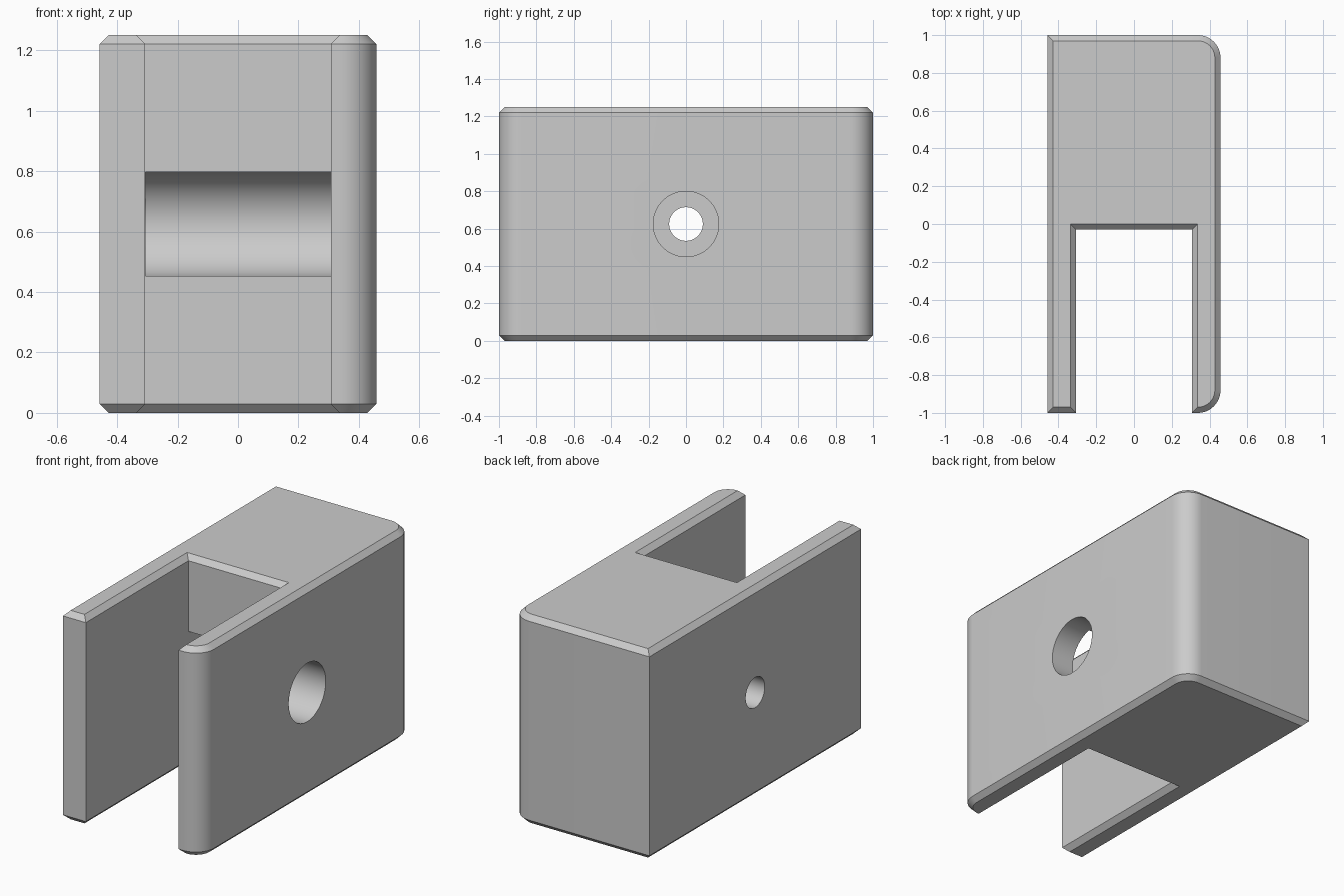
import bpy, bmesh, math
from mathutils import Matrix

if "Cube" in bpy.data.objects:
    bpy.data.objects.remove(bpy.data.objects["Cube"], do_unlink=True)

HALF_W, HEIGHT, SLOT = 0.458, 1.25, 0.307
SLOT_END, CHAMFER, ROUND = -0.03, 0.03, 0.12

grey = bpy.data.materials.new("plain_grey")
grey.use_nodes = True
colour = (0.6, 0.6, 0.6, 1)
grey.diffuse_color = colour
grey.node_tree.nodes["Principled BSDF"].inputs["Base Color"].default_value = colour


def outline(d):
    """Counter-clockwise fork outline, moved inwards by d."""
    def corner(cy, start):
        cx, r = HALF_W - ROUND, ROUND - d
        return [(cx + r * math.cos(a), cy + r * math.sin(a))
                for a in (start + math.pi / 2 * i / 12 for i in range(13))]
    return ([(-HALF_W + d, -1 + d), (-SLOT - d, -1 + d),
             (-SLOT - d, SLOT_END + d), (SLOT + d, SLOT_END + d), (SLOT + d, -1 + d)]
            + corner(-1 + ROUND, -math.pi / 2) + corner(1 - ROUND, 0)
            + [(-HALF_W + d, 1 - d)])


def make_object(name, bm):
    bmesh.ops.recalc_face_normals(bm, faces=bm.faces)
    mesh = bpy.data.meshes.new(name)
    bm.to_mesh(mesh)
    bm.free()
    mesh.materials.append(grey)
    obj = bpy.data.objects.new(name, mesh)
    bpy.context.collection.objects.link(obj)
    return obj


# Fork body: four stacked outlines give chamfered top and bottom rims
bm = bmesh.new()
levels = [(CHAMFER, 0), (0, CHAMFER), (0, HEIGHT - CHAMFER), (CHAMFER, HEIGHT)]
rings = [[bm.verts.new((x, y, z)) for x, y in outline(d)] for d, z in levels]
for low, high in zip(rings, rings[1:]):
    for i in range(len(low)):
        j = (i + 1) % len(low)
        bm.faces.new((low[i], low[j], high[j], high[i]))
bm.faces.new(rings[0][::-1])
bm.faces.new(rings[-1])
body = make_object("fork_block", bm)


def drill(name, radius, x0, x1):
    """Cut a round hole along x through the body."""
    bm = bmesh.new()
    place = Matrix.Translation(((x0 + x1) / 2, 0, HEIGHT / 2)) @ Matrix.Rotation(math.pi / 2, 4, "Y")
    bmesh.ops.create_cone(bm, cap_ends=True, segments=64, radius1=radius,
                          radius2=radius, depth=x1 - x0, matrix=place)
    cutter = make_object(name, bm)
    cutter.hide_render = True
    mod = body.modifiers.new(name, "BOOLEAN")
    mod.operation, mod.solver, mod.object = "DIFFERENCE", "EXACT", cutter
    bpy.context.view_layer.objects.active = body
    bpy.ops.object.modifier_apply(modifier=name)
    bpy.data.objects.remove(cutter, do_unlink=True)


# Wide bore through one arm and the slot end, narrow bore through the other arm
drill("wide_bore", 0.175, -SLOT + 0.001, 0.6)
drill("narrow_bore", 0.09, -0.6, -0.2)

bpy.ops.object.select_all(action="DESELECT")
body.select_set(True)
bpy.context.view_layer.objects.active = body
bpy.ops.object.shade_smooth_by_angle(angle=math.radians(30))
